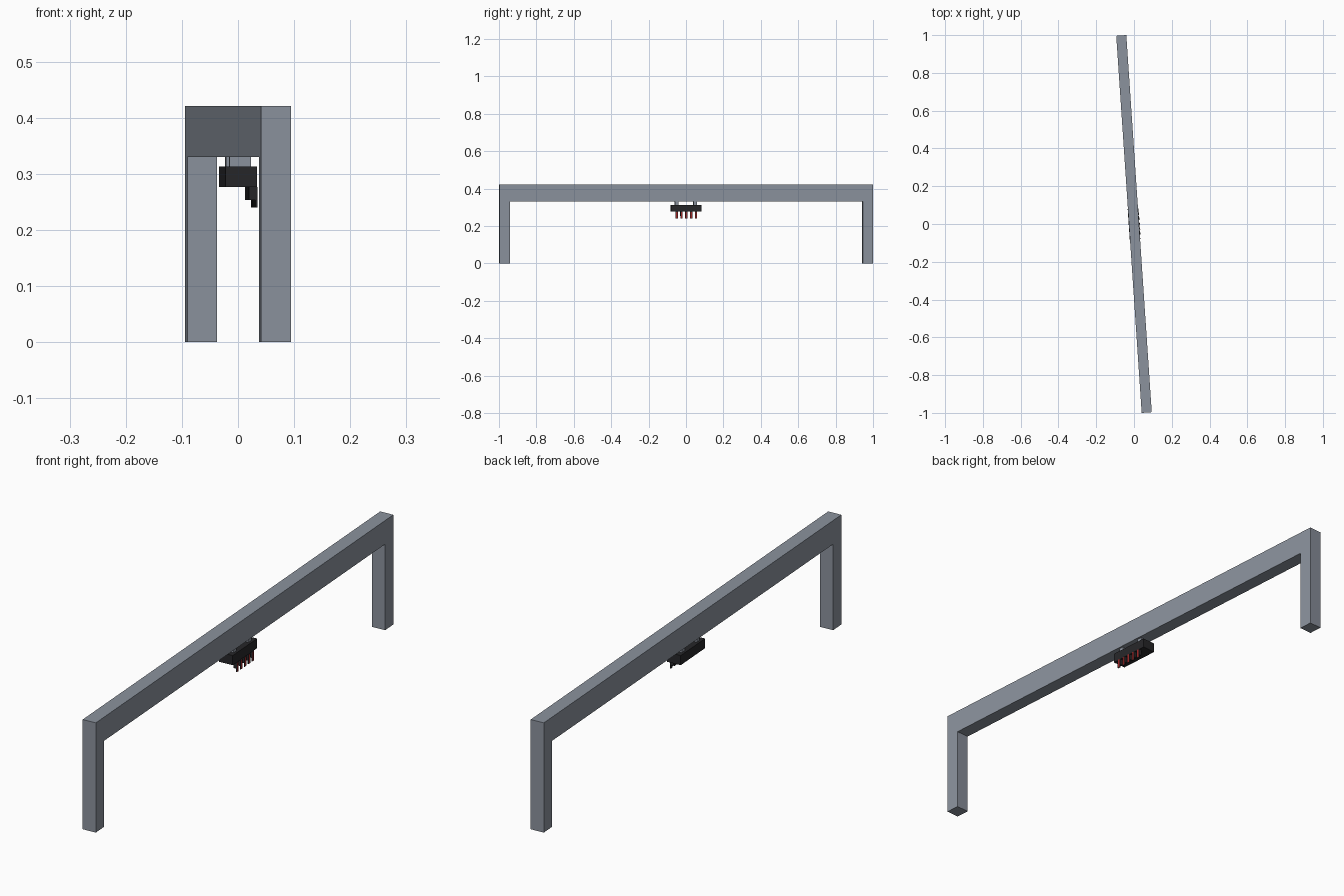
import bpy, math
from mathutils import Matrix

if "Cube" in bpy.data.objects:
    bpy.data.objects.remove(bpy.data.objects["Cube"])

ANGLE = math.atan(0.135 / 2)
ROT = Matrix.Rotation(ANGLE, 4, 'Z')


def material(name, color):
    m = bpy.data.materials.new(name)
    m.diffuse_color = color
    m.use_nodes = True
    m.node_tree.nodes["Principled BSDF"].inputs["Base Color"].default_value = m.diffuse_color
    return m


BLACK = material("black", (0.02, 0.02, 0.022, 1))
RED = material("red", (0.35, 0.02, 0.02, 1))
GREY = material("blue_grey", (0.26, 0.29, 0.34, 1))


def extrude(name, outline, axis, lo, hi, mat):
    """Flat-sided prism: 2D outline swept along 'X' (y,z outline) or 'Y' (x,z outline)."""
    n = len(outline)
    put = (lambda p, t: (t, p[0], p[1])) if axis == 'X' else (lambda p, t: (p[0], t, p[1]))
    verts = [put(p, t) for t in (lo, hi) for p in outline]
    faces = [tuple(range(n))[::-1], tuple(range(n, 2 * n))]
    faces += [(i, (i + 1) % n, n + (i + 1) % n, n + i) for i in range(n)]
    if axis == 'Y':
        faces = [f[::-1] for f in faces]
    mesh = bpy.data.meshes.new(name)
    mesh.from_pydata(verts, [], faces)
    mesh.materials.append(mat)
    ob = bpy.data.objects.new(name, mesh)
    bpy.context.collection.objects.link(ob)
    ob.matrix_world = ROT
    return ob


def box(name, x, y, z, mat):
    outline = [(y[0], z[0]), (y[1], z[0]), (y[1], z[1]), (y[0], z[1])]
    return extrude(name, outline, 'X', x[0], x[1], mat)


# Portal frame: beam and two legs as one profile
H, T = 1.0005, 0.055
extrude("portal_frame",
        [(-H, 0), (-H + T, 0), (-H + T, 0.33), (H - T, 0.33),
         (H - T, 0), (H, 0), (H, 0.421), (-H, 0.421)],
        'X', -0.0267, 0.0267, GREY)

# Sensor housing hung under the beam on two posts
box("sensor_housing", (-0.028, 0.028), (-0.082, 0.082), (0.276, 0.313), BLACK)
for i, y in enumerate((-0.051, 0.049)):
    box(f"hanger_post_{i + 1}", (-0.019, 0.019), (y - 0.01, y + 0.01), (0.313, 0.33), GREY)

# Stepped fingers with red front strips
for i in range(5):
    y = (i - 2) * 0.026
    extrude(f"finger_{i + 1}",
            [(0.016, 0.253), (0.027, 0.253), (0.027, 0.24), (0.0305, 0.24),
             (0.0305, 0.276), (0.016, 0.276)],
            'Y', y - 0.006, y + 0.006, BLACK)
    box(f"red_strip_{i + 1}", (0.0305, 0.0312), (y - 0.004, y + 0.004), (0.241, 0.275), RED)
